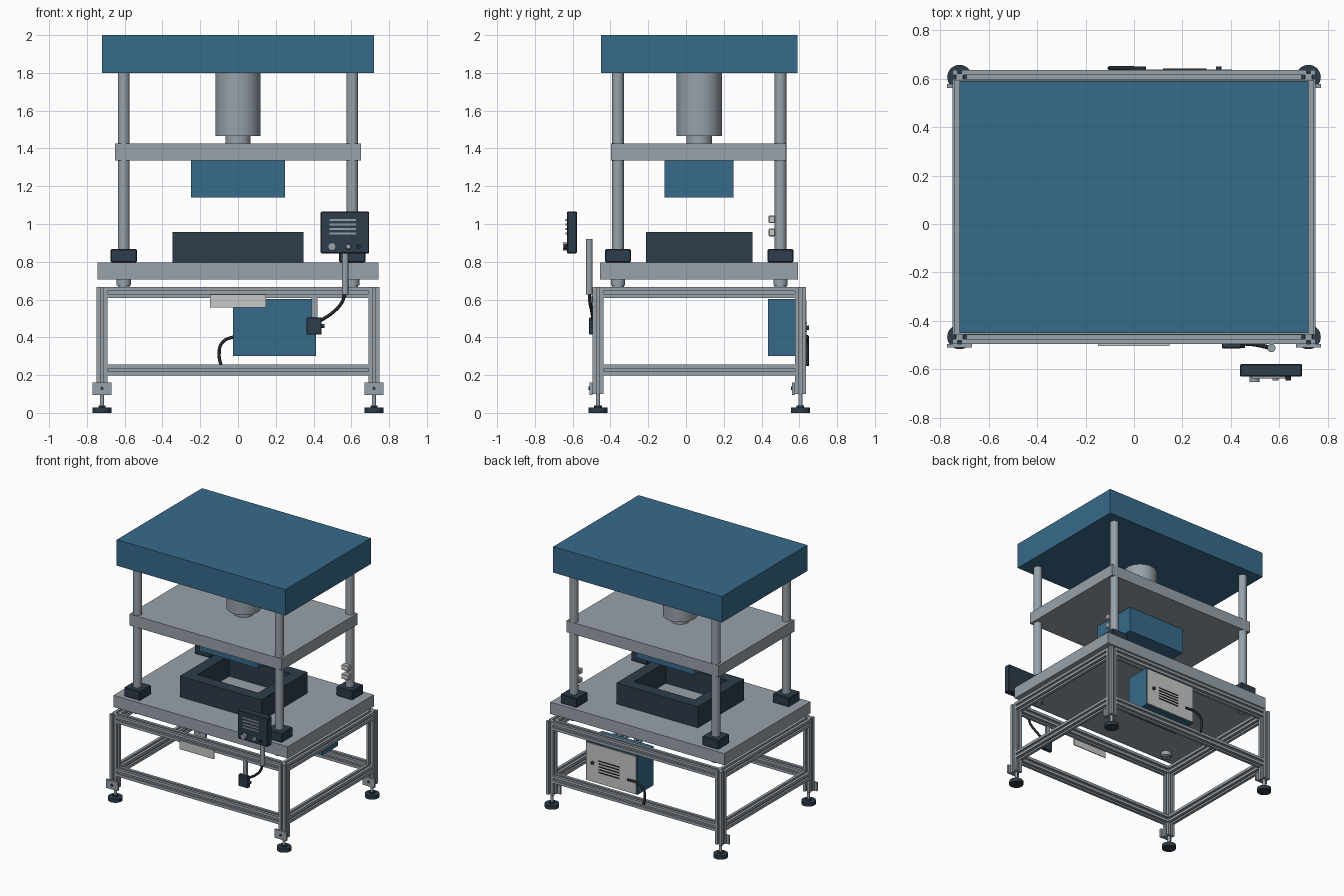
import bpy, bmesh, math
from mathutils import Vector, Matrix

if "Cube" in bpy.data.objects:
    bpy.data.objects.remove(bpy.data.objects["Cube"])

def material(name, rgb):
    m = bpy.data.materials.new(name)
    m.diffuse_color = (*rgb, 1)
    m.use_nodes = True
    m.node_tree.nodes["Principled BSDF"].inputs["Base Color"].default_value = m.diffuse_color
    return m

BLUE = material("blue paint", (0.038, 0.147, 0.254))
DARK = material("dark slate", (0.026, 0.045, 0.067))
STEEL = material("steel grey", (0.314, 0.361, 0.402))
LIGHT = material("light grey", (0.58, 0.59, 0.57))
BLACK = material("cable black", (0.018, 0.021, 0.026))
CY = 0.07  # the press is centred here in y

def finish(name, bm, mat, smooth=False):
    bmesh.ops.recalc_face_normals(bm, faces=bm.faces)
    me = bpy.data.meshes.new(name)
    bm.to_mesh(me)
    bm.free()
    me.materials.append(mat)
    ob = bpy.data.objects.new(name, me)
    bpy.context.collection.objects.link(ob)
    if smooth:
        bpy.ops.object.select_all(action='DESELECT')
        ob.select_set(True)
        bpy.context.view_layer.objects.active = ob
        bpy.ops.object.shade_smooth_by_angle(angle=math.radians(35))
    return ob

def box(name, x, y, z, mat, bevel=0):
    bm = bmesh.new()
    bmesh.ops.create_cube(bm, size=1)
    for v in bm.verts:
        v.co = Vector([(r[0] + r[1]) / 2 + c * (r[1] - r[0]) for r, c in zip((x, y, z), v.co)])
    if bevel:
        bmesh.ops.bevel(bm, geom=bm.edges[:], offset=bevel, segments=1, affect='EDGES')
    return finish(name, bm, mat)

def rod(name, a, b, r, mat, r2=None, sides=32):
    a, b = Vector(a), Vector(b)
    bm = bmesh.new()
    rot = (b - a).to_track_quat('Z', 'Y').to_matrix().to_4x4()
    bmesh.ops.create_cone(bm, cap_ends=True, segments=sides, radius1=r,
                          radius2=r if r2 is None else r2, depth=(b - a).length,
                          matrix=Matrix.Translation((a + b) / 2) @ rot)
    return finish(name, bm, mat, True)

def slotted_bar(name, a, b, h=0.029, s=0.008, d=0.014):
    """Square extrusion with one groove in each side."""
    a, b = Vector(a), Vector(b)
    side = [(h, -h), (h, -s), (h - d, -s), (h - d, s), (h, s)]
    pts = []
    for k in range(4):
        c, n = round(math.cos(k * math.pi / 2)), round(math.sin(k * math.pi / 2))
        pts += [(c * p - n * q, n * p + c * q) for p, q in side]
    rot = (b - a).to_track_quat('Z', 'Y').to_matrix()
    bm = bmesh.new()
    face = bm.faces.new([bm.verts.new(a + rot @ Vector((p, q, 0))) for p, q in pts])
    ext = bmesh.ops.extrude_face_region(bm, geom=[face])
    bmesh.ops.translate(bm, vec=b - a, verts=[g for g in ext['geom'] if isinstance(g, bmesh.types.BMVert)])
    return finish(name, bm, STEEL)

def cable(name, points, r):
    cu = bpy.data.curves.new(name, 'CURVE')
    cu.dimensions = '3D'
    cu.bevel_depth = r
    cu.bevel_resolution = 3
    cu.use_fill_caps = True
    sp = cu.splines.new('BEZIER')
    sp.bezier_points.add(len(points) - 1)
    for bp, p in zip(sp.bezier_points, points):
        bp.co = p
        bp.handle_left_type = bp.handle_right_type = 'AUTO'
    cu.materials.append(BLACK)
    bpy.context.collection.objects.link(bpy.data.objects.new(name, cu))

# Press body
box("crown_block", (-0.72, 0.72), (-0.45, 0.59), (1.8, 2.0), BLUE)
rod("hydraulic_cylinder", (0, CY, 1.467), (0, CY, 1.8), 0.12, STEEL, sides=48)
rod("ram_rod", (0, CY, 1.42), (0, CY, 1.47), 0.067, STEEL)
box("slide_plate", (-0.65, 0.65), (-0.396, 0.53), (1.337, 1.425), STEEL)
box("upper_die", (-0.25, 0.25), (-0.115, 0.252), (1.14, 1.337), BLUE)
box("bed_plate", (-0.743, 0.743), (-0.456, 0.594), (0.706, 0.796), STEEL)

# Lower die: open rectangular ring
bm = bmesh.new()
rings = []
for z in (0.796, 0.958):
    for hx, hy in ((0.347, 0.282), (0.26, 0.195)):
        rings.append([bm.verts.new((sx * hx, CY + sy * hy, z))
                      for sx, sy in ((-1, -1), (1, -1), (1, 1), (-1, 1))])
for p, q in ((0, 1), (2, 3), (0, 2), (1, 3)):
    for i in range(4):
        j = (i + 1) % 4
        bm.faces.new((rings[p][i], rings[p][j], rings[q][j], rings[q][i]))
finish("lower_die_ring", bm, DARK)

# Columns, collars and legs, four of each
for sx, side in ((-1, "left"), (1, "right")):
    for sy, end in ((-1, "front"), (1, "back")):
        tag = f"{end}_{side}"
        x, y = sx * 0.605, CY + sy * 0.43
        rod("column_" + tag, (x, y, 0.665), (x, y, 1.8), 0.031, STEEL)
        rod("column_nut_" + tag, (x, y, 0.675), (x, y, 0.706), 0.038, STEEL)
        box("collar_" + tag, (x - 0.069, x + 0.069), (y - 0.068, y + 0.068), (0.796, 0.867), DARK, 0.005)
        x, y = sx * 0.72, CY + sy * 0.536
        slotted_bar("leg_" + tag, (x, y, 0.1), (x, y, 0.666))
        box("foot_bracket_" + tag, (x - 0.051, x + 0.051), (y - 0.044, y - 0.029), (0.096, 0.162), STEEL)
        rod("bracket_bolt_" + tag, (x, y - 0.05, 0.13), (x, y - 0.043, 0.13), 0.009, DARK, sides=12)
        rod("foot_stem_" + tag, (x, y, 0.02), (x, y, 0.11), 0.011, STEEL, sides=16)
        rod("foot_nut_" + tag, (x, y, 0.028), (x, y, 0.04), 0.02, DARK, sides=6)
        rod("foot_pad_" + tag, (x, y, 0), (x, y, 0.028), 0.051, DARK)

# Frame rails
for z, level in ((0.228, "lower"), (0.637, "upper")):
    for s, end, side in ((-1, "front", "left"), (1, "back", "right")):
        y = CY + s * 0.536
        slotted_bar(f"{level}_{end}_rail", (-0.691, y, z), (0.691, y, z))
        slotted_bar(f"{level}_{side}_rail", (s * 0.72, CY - 0.507, z), (s * 0.72, CY + 0.507, z))

# Blank plate on the front rail
box("front_plate", (-0.148, 0.147), (-0.503, -0.496), (0.558, 0.626), LIGHT)

# Electrical cabinet at the back
box("cabinet", (-0.027, 0.412), (0.435, 0.63), (0.3, 0.602), BLUE)
box("cabinet_door", (-0.02, 0.405), (0.63, 0.637), (0.307, 0.595), LIGHT)
for i in range(5):
    box(f"cabinet_vent_{i + 1}", (0.12, 0.3), (0.637, 0.641), (0.385 + i * 0.022, 0.392 + i * 0.022), BLACK)
rod("cabinet_latch", (0.35, 0.637, 0.45), (0.35, 0.65, 0.45), 0.012, DARK, sides=16)
cable("cabinet_cable", [(0.05, 0.64, 0.4), (-0.03, 0.643, 0.4), (-0.085, 0.643, 0.37),
                        (-0.1, 0.643, 0.31), (-0.09, 0.643, 0.25)], 0.009)

# Sensors on the rear right column
for z in (0.955, 1.025):
    box("column_sensor", (0.575, 0.635), (0.437, 0.472), (z - 0.02, z + 0.02), LIGHT, 0.004)

# Junction box, cable and support tube
box("junction_bar", (0.39, 0.422), (-0.497, -0.482), (0.49, 0.62), STEEL)
box("junction_box", (0.363, 0.443), (-0.513, -0.485), (0.415, 0.505), DARK, 0.003)
rod("junction_plug", (0.44, -0.5, 0.46), (0.458, -0.5, 0.46), 0.011, DARK, sides=16)
cable("pendant_cable", [(0.44, -0.492, 0.49), (0.5, -0.497, 0.53), (0.55, -0.508, 0.585),
                        (0.568, -0.512, 0.64)], 0.009)
rod("pendant_tube", (0.567, -0.512, 0.628), (0.567, -0.512, 0.92), 0.017, STEEL, sides=20)

# Control pendant
box("control_pendant", (0.438, 0.694), (-0.63, -0.578), (0.845, 1.066), DARK, 0.004)
for i in range(4):
    z = 0.945 + i * 0.024
    box(f"display_line_{i + 1}", (0.485, 0.625), (-0.637, -0.629), (z, z + 0.009), STEEL)
rod("large_knob", (0.497, -0.628, 0.88), (0.497, -0.652, 0.88), 0.021, STEEL, sides=24)
rod("medium_knob", (0.584, -0.628, 0.88), (0.584, -0.645, 0.88), 0.015, STEEL, 0.012, 20)
rod("small_knob", (0.637, -0.628, 0.88), (0.637, -0.645, 0.88), 0.012, BLACK, sides=20)
